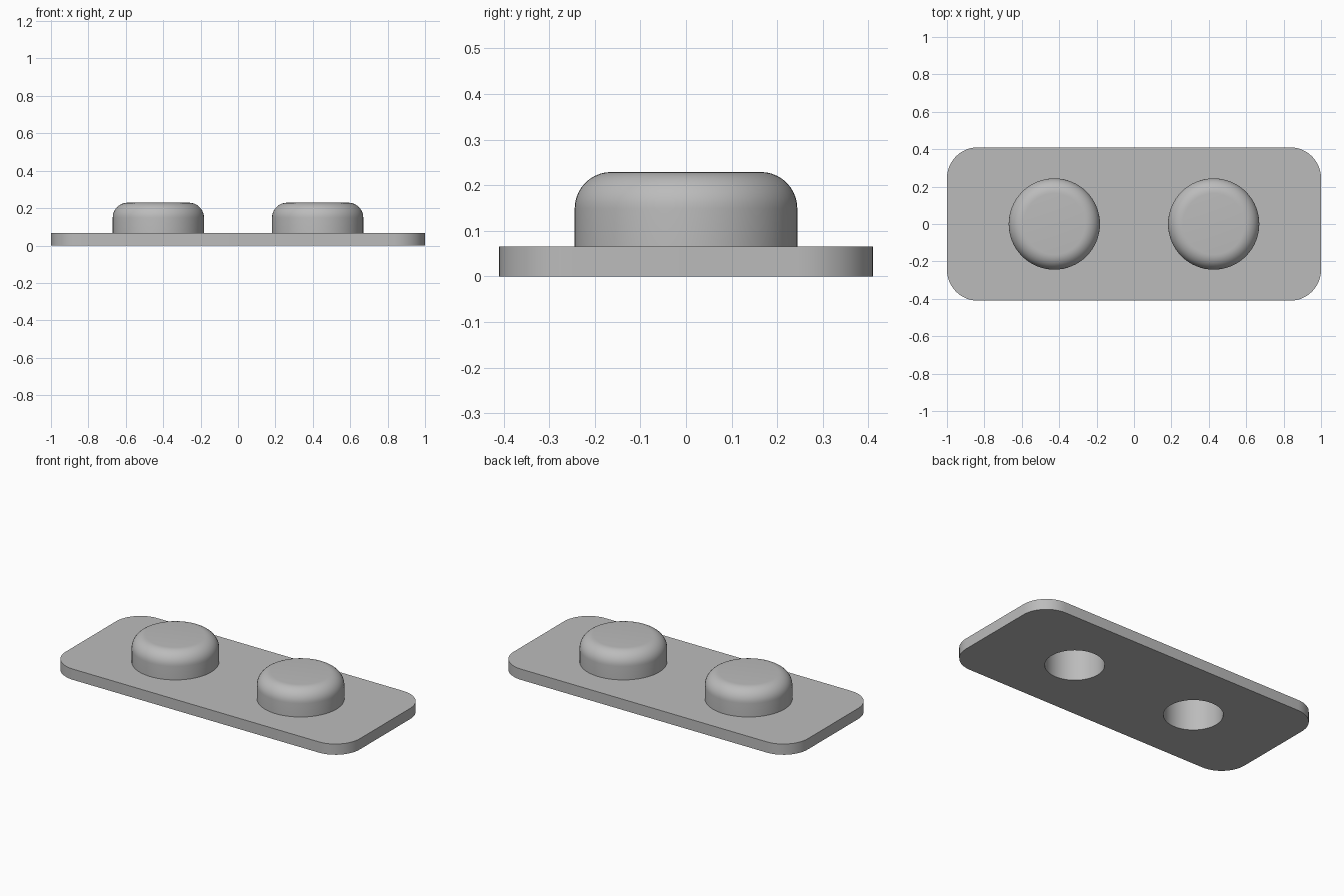
import bpy, bmesh
from math import sin, cos, pi, radians
from mathutils import Vector

if "Cube" in bpy.data.objects:
    bpy.data.objects.remove(bpy.data.objects["Cube"], do_unlink=True)

HALF_X, HALF_Y, CORNER = 1.0, 0.41, 0.165
PLATE_TOP, STUD_TOP, HOLE_TOP = 0.066, 0.229, 0.205
STUD_X, STUD_R, FILLET, HOLE_R = 0.426, 0.244, 0.08, 0.165
SEGMENTS = 64

grey = bpy.data.materials.new("plain_grey")
grey.use_nodes = True
colour = (0.5, 0.5, 0.5, 1)
grey.diffuse_color = colour
grey.node_tree.nodes["Principled BSDF"].inputs["Base Color"].default_value = colour


def finish(bm, name):
    bmesh.ops.recalc_face_normals(bm, faces=bm.faces)
    mesh = bpy.data.meshes.new(name)
    bm.to_mesh(mesh)
    bm.free()
    mesh.materials.append(grey)
    obj = bpy.data.objects.new(name, mesh)
    bpy.context.collection.objects.link(obj)
    bpy.ops.object.select_all(action="DESELECT")
    bpy.context.view_layer.objects.active = obj
    obj.select_set(True)
    bpy.ops.object.shade_smooth_by_angle(angle=radians(35))
    return obj


def arc(cx, cy, radius, start, end, steps):
    angles = [start + (end - start) * i / steps for i in range(steps + 1)]
    return [(cx + radius * cos(a), cy + radius * sin(a)) for a in angles]


def add_loop(bm, points):
    verts = [bm.verts.new((x, y, 0)) for x, y in points]
    return [bm.edges.new((v, verts[i - 1])) for i, v in enumerate(verts)]


# Rounded base plate with two round openings
outline = []
for quarter, (sx, sy) in enumerate([(1, 1), (-1, 1), (-1, -1), (1, -1)]):
    outline += arc(sx * (HALF_X - CORNER), sy * (HALF_Y - CORNER), CORNER,
                   quarter * pi / 2, (quarter + 1) * pi / 2, 12)
bm = bmesh.new()
edges = add_loop(bm, outline)
for side in (-1, 1):
    edges += add_loop(bm, arc(side * STUD_X, 0, HOLE_R, 0, 2 * pi, SEGMENTS)[:-1])
bmesh.ops.triangle_fill(bm, edges=edges, use_beauty=True, normal=Vector((0, 0, 1)))
result = bmesh.ops.extrude_face_region(bm, geom=bm.faces[:])
top = [g for g in result["geom"] if isinstance(g, bmesh.types.BMVert)]
bmesh.ops.translate(bm, verts=top, vec=(0, 0, PLATE_TOP))
finish(bm, "base_plate")

# Hollow studs: filleted outside, straight bore inside
profile = [(HOLE_R, PLATE_TOP), (STUD_R, PLATE_TOP)]
profile += arc(STUD_R - FILLET, STUD_TOP - FILLET, FILLET, 0, pi / 2, 10)
profile += [(0, STUD_TOP), (0, HOLE_TOP), (HOLE_R, HOLE_TOP)]
for side, name in ((-1, "right_stud"), (1, "left_stud")):
    bm = bmesh.new()
    verts = [bm.verts.new((r, 0, z)) for r, z in profile]
    # The centre line stays open, so the top and the bore ceiling are discs
    rim = [bm.edges.new((v, verts[i - 1])) for i, v in enumerate(verts)
           if profile[i][0] or profile[i - 1][0]]
    bmesh.ops.spin(bm, geom=verts + rim, cent=(0, 0, 0), axis=(0, 0, 1),
                   angle=2 * pi, steps=SEGMENTS, use_merge=True)
    bmesh.ops.remove_doubles(bm, verts=bm.verts, dist=0.0001)
    finish(bm, name).location.x = side * STUD_X
